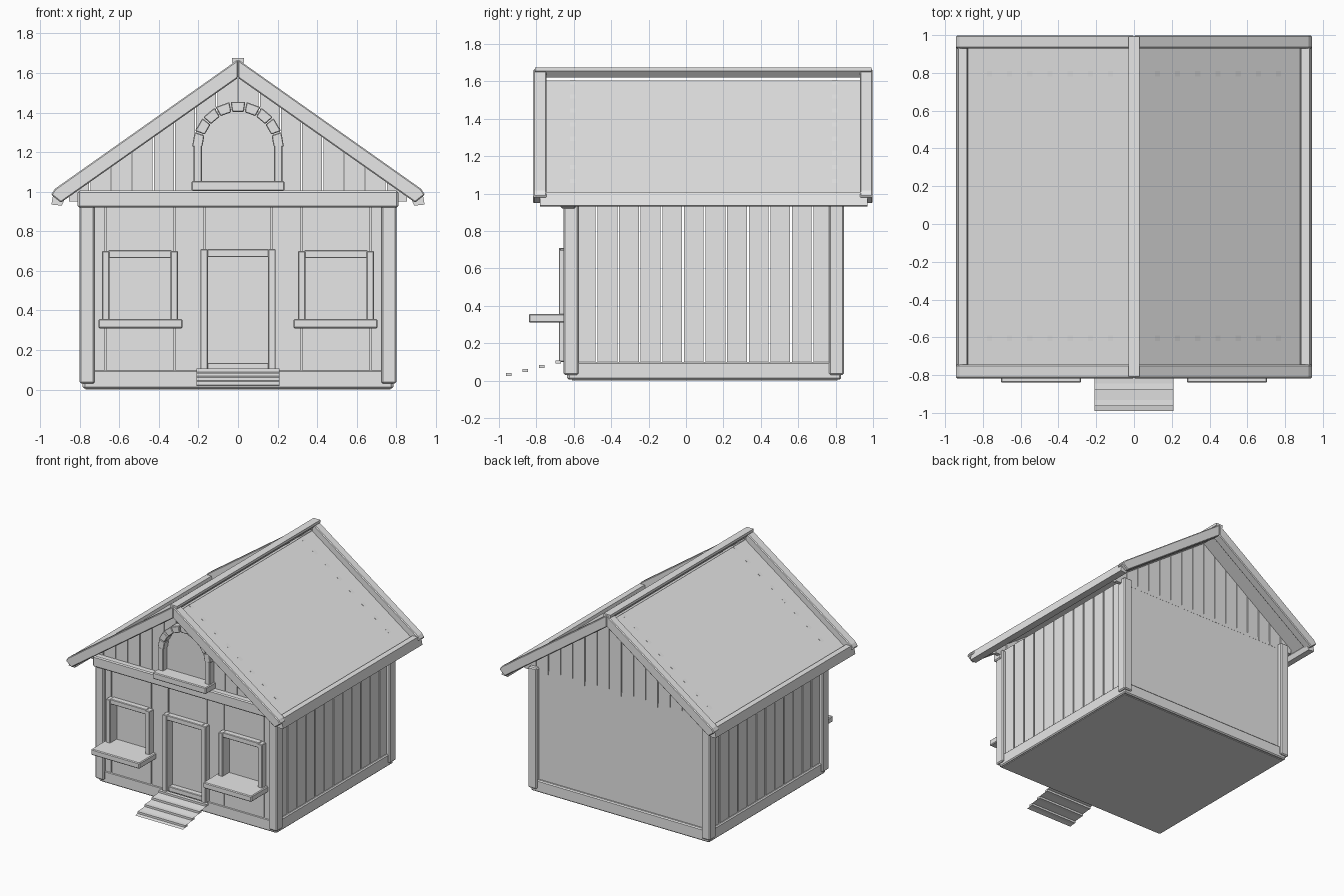
import bpy, math
from mathutils import Vector

mat = bpy.data.materials.new("plain_grey")
mat.diffuse_color = (0.8, 0.8, 0.8, 1)


def make(name, verts, faces, bevel=0):
    me = bpy.data.meshes.new(name)
    me.from_pydata([Vector(v) for v in verts], [], faces)
    me.materials.append(mat)
    ob = bpy.data.objects.new(name, me)
    bpy.context.collection.objects.link(ob)
    if bevel:
        m = ob.modifiers.new("worn_edges", 'BEVEL')
        m.width, m.segments = bevel, 1
    return ob


def prism(name, pts, y0, y1, bevel=0):
    """Extrude an x-z outline (counter-clockwise from the front) from y0 to y1."""
    area = sum(a[0] * b[1] - b[0] * a[1] for a, b in zip(pts, pts[1:] + pts[:1]))
    if area < 0:
        pts = pts[::-1]
    n = len(pts)
    verts = [(x, y0, z) for x, z in pts] + [(x, y1, z) for x, z in pts]
    faces = [tuple(range(n)), tuple(range(2 * n - 1, n - 1, -1))]
    faces += [(i, i + n, (i + 1) % n + n, (i + 1) % n) for i in range(n)]
    return make(name, verts, faces, bevel)


def box(name, x0, x1, y0, y1, z0, z1, bevel=0):
    x0, x1 = min(x0, x1), max(x0, x1)
    return prism(name, [(x0, z0), (x1, z0), (x1, z1), (x0, z1)], y0, y1, bevel)


SLOPE = 0.705


def roof_z(x):
    return 1.605 - SLOPE * abs(x)


# Floor and base beams
box("floor", -0.77, 0.77, -0.61, 0.81, 0.0, 0.03)
box("front_base_beam", -0.78, 0.78, -0.635, -0.56, 0.005, 0.10, 0.008)
box("back_base_beam", -0.78, 0.78, 0.76, 0.83, 0.005, 0.10, 0.008)

# Front cross beam under the gable
box("front_cross_beam", -0.81, 0.81, -0.67, -0.59, 0.92, 1.005, 0.008)

# Back wall
box("back_wall", -0.75, 0.75, 0.775, 0.809, 0.09, 0.98)

for s, side in ((-1, "left"), (1, "right")):
    # Side base beams, corner posts and planks
    box(side + "_base_beam", s * 0.70, s * 0.785, -0.63, 0.83, 0.005, 0.10, 0.008)
    box(side + "_front_post", s * 0.725, s * 0.80, -0.655, -0.575, 0.03, 0.99, 0.008)
    box(side + "_back_post", s * 0.725, s * 0.80, 0.765, 0.845, 0.03, 0.99, 0.008)
    edges = [-0.60] + [-0.478 + 0.1155 * i for i in range(11)] + [0.79]
    for a, b in zip(edges, edges[1:]):
        box(side + "_plank", s * 0.74, s * 0.77, a + 0.005, b - 0.005, 0.09, 1.0)

    # Front wall panels, with an opening for the window
    fy = (-0.63, -0.59)
    box(side + "_outer_panel", s * 0.674, s * 0.75, *fy, 0.09, 0.95)
    box(side + "_inner_panel", s * 0.174, s * 0.317, *fy, 0.09, 0.95)
    box(side + "_panel_below_window", s * 0.323, s * 0.668, *fy, 0.09, 0.34)
    box(side + "_panel_above_window", s * 0.323, s * 0.668, *fy, 0.68, 0.95)
    box(side + "_window_pane", s * 0.32, s * 0.67, -0.59, -0.575, 0.32, 0.70)

    # Window frame and sill
    box(side + "_window_outer_jamb", s * 0.65, s * 0.687, -0.68, -0.58, 0.345, 0.70, 0.004)
    box(side + "_window_inner_jamb", s * 0.303, s * 0.34, -0.68, -0.58, 0.345, 0.70, 0.004)
    box(side + "_window_head", s * 0.335, s * 0.655, -0.675, -0.58, 0.665, 0.705, 0.004)
    box(side + "_window_sill", s * 0.28, s * 0.705, -0.84, -0.59, 0.31, 0.357, 0.006)

    # Door jambs
    box(side + "_door_jamb", s * 0.152, s * 0.19, -0.68, -0.58, 0.10, 0.71, 0.004)

    # Roof panel, rake boards and eave beam
    prism(side + "_roof_panel", [(s * 0.0, 1.605), (s * 0.90, roof_z(0.90)),
          (s * 0.90, roof_z(0.90) - 0.018), (s * 0.0, 1.587)], -0.77, 0.96)
    rake = [(0, 1.668), (s * 0.925, 1.015), (s * 0.945, 0.985), (s * 0.895, 0.945), (0, 1.575)]
    prism(side + "_front_rake", rake, -0.817, -0.745, 0.006)
    prism(side + "_back_rake", rake, 0.93, 0.998, 0.006)
    eave = [(s * 0.875, 0.965), (s * 0.885, 1.008), (s * 0.93, 1.008),
            (s * 0.943, 0.935), (s * 0.89, 0.93)]
    prism(side + "_eave_beam", eave, -0.78, 0.97)

    # Arch side posts
    box(side + "_arch_post", s * 0.183, s * 0.225, -0.68, -0.59, 1.05, 1.235, 0.004)

    # Gable planks, their upper corners just breaking through the roof
    for i in range(8):
        a, b = 0.107 * i + 0.003, 0.107 * (i + 1) - 0.003
        top_b = max(roof_z(b) - 0.008, 0.96)
        outline = [(s * a, 0.95), (s * b, 0.95), (s * b, top_b), (s * a, roof_z(a) + 0.003)]
        prism(side + "_front_gable_plank", outline, -0.62, -0.59)
        prism(side + "_back_gable_plank", outline, 0.78, 0.81)

# Ridge beam
prism("ridge_beam", [(-0.03, 1.655), (0, 1.62), (0.03, 1.655), (0.03, 1.675), (-0.03, 1.675)],
      -0.807, 0.993)

# Door
box("panel_above_door", -0.167, 0.167, -0.63, -0.59, 0.70, 0.95)
box("door", -0.17, 0.17, -0.605, -0.585, 0.09, 0.71)
box("door_head", -0.155, 0.155, -0.675, -0.58, 0.67, 0.71, 0.004)
box("door_threshold", -0.155, 0.155, -0.65, -0.58, 0.095, 0.135, 0.004)

# Arched gable window: pane, sill and ring of stones
arc = [(0.19 * math.cos(math.pi * i / 16), 1.23 + 0.19 * math.sin(math.pi * i / 16))
       for i in range(17)]
prism("arch_pane", [(-0.19, 1.04), (0.19, 1.04)] + arc, -0.628, -0.60)
box("arch_sill", -0.235, 0.235, -0.74, -0.59, 1.003, 1.055, 0.006)
STONES = 9
for i in range(STONES):
    a = math.pi * (i + 0.04) / STONES
    b = math.pi * (i + 0.96) / STONES
    rim = [(r * math.cos(t), 1.225 + r * math.sin(t))
           for r, t in ((0.18, a), (0.232, a), (0.232, b), (0.18, b))]
    prism("arch_stone", rim, -0.68 - 0.006 * (i % 2), -0.59, 0.004)

# Entrance steps: thin treads joined by sloping sheets
prev = (-0.99, 0.018)
for i in range(4):
    y, z = -0.963 + 0.088 * i, 0.024 + 0.022 * i
    box("step_tread", -0.21, 0.21, y, y + 0.03, z, z + 0.016)
    make("step_sheet", [(-0.21, *prev), (0.21, *prev), (0.21, y, z), (-0.21, y, z)],
         [(0, 1, 2, 3)])
    prev = (y + 0.03, z + 0.016)
